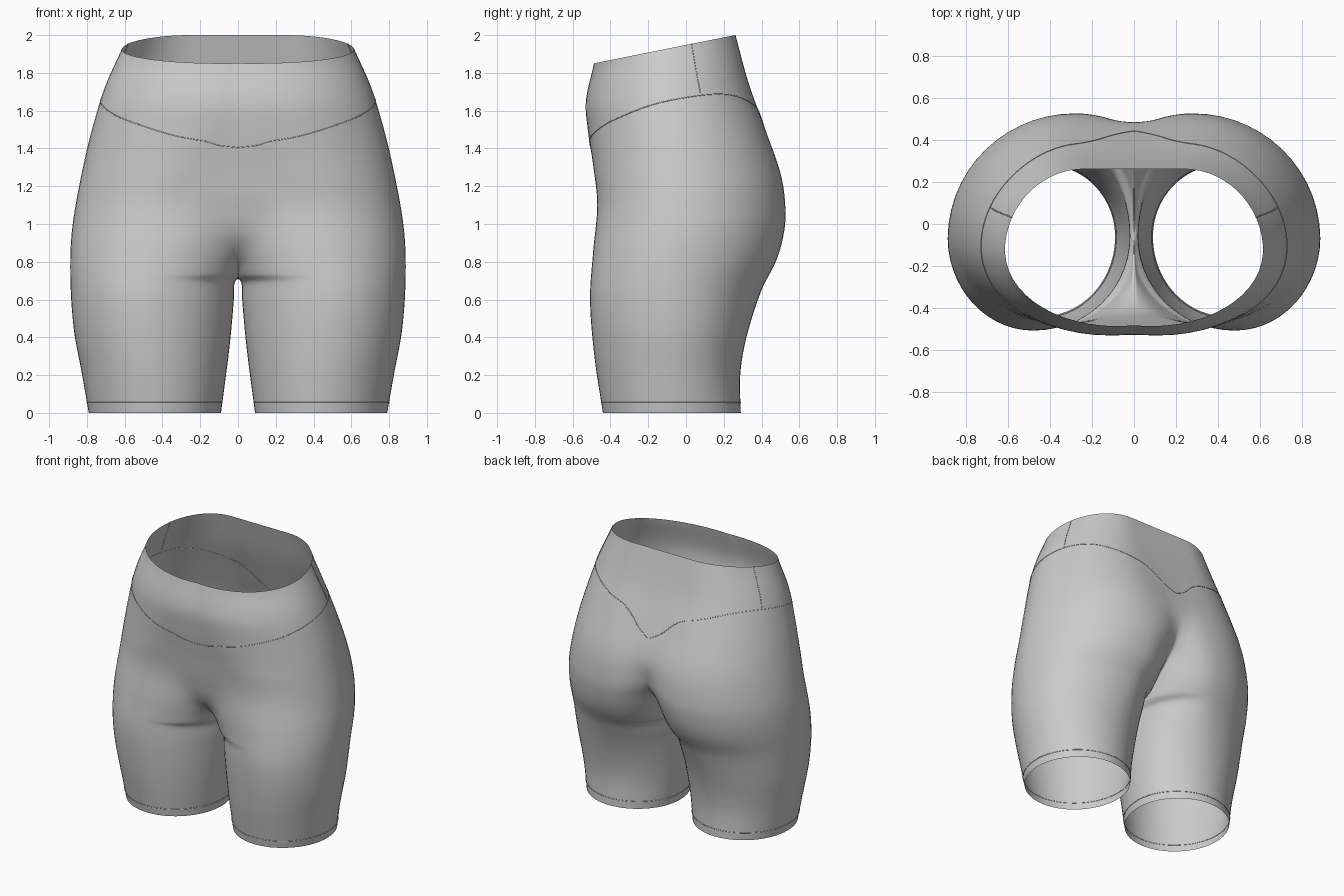
import bpy, bmesh

if "Cube" in bpy.data.objects:
    bpy.data.objects.remove(bpy.data.objects["Cube"])

ZC = 0.71  # crotch height


def curve(*keys):
    """Smooth interpolation through (z, value) keys."""
    def slope(i):
        a, b = keys[max(i - 1, 0)], keys[min(i + 1, len(keys) - 1)]
        return (b[1] - a[1]) / (b[0] - a[0])

    def f(z):
        z = min(max(z, keys[0][0]), keys[-1][0])
        i = 0
        while i < len(keys) - 2 and z > keys[i + 1][0]:
            i += 1
        (z0, a), (z1, b) = keys[i], keys[i + 1]
        h = z1 - z0
        t = (z - z0) / h
        return ((2*t**3 - 3*t**2 + 1) * a + (t**3 - 2*t**2 + t) * h * slope(i)
                + (3*t**2 - 2*t**3) * b + (t**3 - t**2) * h * slope(i + 1))
    return f


# Profiles by height: outer side, front fullness, back fullness
side_x = curve((0, .79), (.2, .825), (.45, .87), (.75, .888), (1, .875),
               (1.35, .81), (1.6, .745), (1.75, .695), (1.92, .618), (2, .585))
side_y = curve((0, -.075), (.75, -.07), (1.05, -.04), (1.6, -.08), (2, -.1))
front_y = curve((0, -.44), (.3, -.485), (.6, -.508), (.85, -.492), (1.1, -.47),
                (1.3, -.49), (1.5, -.52), (1.65, -.53), (1.85, -.487))
front_x = curve((0, .44), (.6, .48), (.9, .42), (1.2, .32), (1.5, .15), (1.85, .08))
back_y = curve((0, .29), (.2, .287), (.4, .32), (.65, .4), (.8, .475), (.92, .512),
               (1.05, .527), (1.25, .505), (1.5, .42), (1.75, .33), (2, .262))
back_x = curve((0, .44), (.4, .42), (.65, .36), (1.05, .28), (1.5, .27), (2, .24))
# Centre lines and inner leg
inner_x = curve((0, .09), (.35, .045), (.6, .022), (.68, .02), (.7, .013), (.71, 0))
mid_front = curve((.71, -.06), (.73, -.15), (.78, -.25), (.85, -.34), (.95, -.415),
                  (1.1, -.457), (1.3, -.487), (1.5, -.517), (1.65, -.527), (1.85, -.484))
mid_back = curve((.71, -.06), (.73, .04), (.78, .14), (.85, .24), (.95, .35),
                 (1.05, .44), (1.15, .475), (1.25, .485), (1.35, .465), (1.5, .415),
                 (1.75, .33), (2, .262))
crease_front = curve((.71, 1), (.85, .6), (1.05, 0), (1.2, 0))
crease_back = curve((.71, 1), (1, .6), (1.3, .15), (1.5, 0), (1.7, 0))


def section(u, z):
    """Half outline at height z: u=0 front centre, 2 side, 4 back centre."""
    k = .5523
    xi = inner_x(z)
    pts = [(xi, mid_front(z)), (front_x(z), front_y(z)), (side_x(z), side_y(z)),
           (back_x(z), back_y(z)), (xi, mid_back(z))]
    i = min(int(u), 3)
    t = u - i
    a, d = pts[i], pts[i + 1]
    dx, dy = (d[0] - a[0]) * k, (d[1] - a[1]) * k
    wa = (crease_front(z), 0, 1, 0)[i]
    wd = (0, 1, 0, crease_back(z))[i]
    b = (a[0] + dx * (1 - wa), a[1] + dy * wa)
    c = (d[0] - dx * (1 - wd), d[1] - dy * wd)
    s = 1 - t
    return [s**3*a[n] + 3*s*s*t*b[n] + 3*s*t*t*c[n] + t**3*d[n] for n in (0, 1)]


def body_point(u, s):
    """Row s follows height, tilting into the sloped waist near the top."""
    z = s
    for _ in range(8):
        x, y = section(u, z)
        if s > 1:
            z = 1 + (s - 1) * (.948 + .2 * y)
    return x, y, z


def add_mirror(ob):
    m = ob.modifiers.new("Mirror", 'MIRROR')
    m.use_axis[0] = True
    m.merge_threshold = .0005


# Shorts: half surface lofted from hem to waist, mirrored
rows = [ZC * (1 - (1 - i / 24) ** 1.4) for i in range(24)]
rows += [ZC + (2 - ZC) * (i / 56) ** 1.6 for i in range(57)]
SEG = 14
bm = bmesh.new()
grid = [[bm.verts.new(body_point(j / SEG, s)) for j in range(4 * SEG + 1)] for s in rows]
for lo, hi in zip(grid, grid[1:]):
    for j in range(4 * SEG):
        bm.faces.new((lo[j], lo[j + 1], hi[j + 1], hi[j]))
bmesh.ops.remove_doubles(bm, verts=bm.verts, dist=.0001)
bmesh.ops.recalc_face_normals(bm, faces=bm.faces)
for f in bm.faces:
    f.smooth = True
mid = max(bm.faces, key=lambda f: f.calc_center_median().x)
if mid.normal.x < 0:
    bmesh.ops.reverse_faces(bm, faces=bm.faces)
mesh = bpy.data.meshes.new("shorts")
bm.to_mesh(mesh)
bm.free()
shorts = bpy.data.objects.new("shorts", mesh)
bpy.context.collection.objects.link(shorts)
add_mirror(shorts)


def seam(name, points):
    """Fine stitched line lying in the surface, on both sides."""
    for sign, label in ((1, "left"), (-1, "right")):
        cu = bpy.data.curves.new(f"{name}_{label}", 'CURVE')
        cu.dimensions = '3D'
        cu.bevel_depth = .0025
        cu.bevel_resolution = 1
        sp = cu.splines.new('POLY')
        sp.points.add(len(points) - 1)
        for p, (x, y, z) in zip(sp.points, points):
            p.co = (sign * x, y, z, 1)
        ob = bpy.data.objects.new(cu.name, cu)
        bpy.context.collection.objects.link(ob)


# Waistband V seam, short side seam and leg hem seams
yoke = curve((0, 1.405), (1, 1.44), (1.5, 1.545), (2, 1.655), (2.5, 1.685), (3, 1.6), (4, 1.42))
us = [i / 20 for i in range(81)]
seam("waistband_seam", [(*section(u, yoke(u)), yoke(u)) for u in us])
seam("side_seam", [body_point(2.24 - .02 * i / 12, 1.72 + .28 * i / 12) for i in range(13)])
seam("hem_seam", [body_point(u, .055) for u in us])
